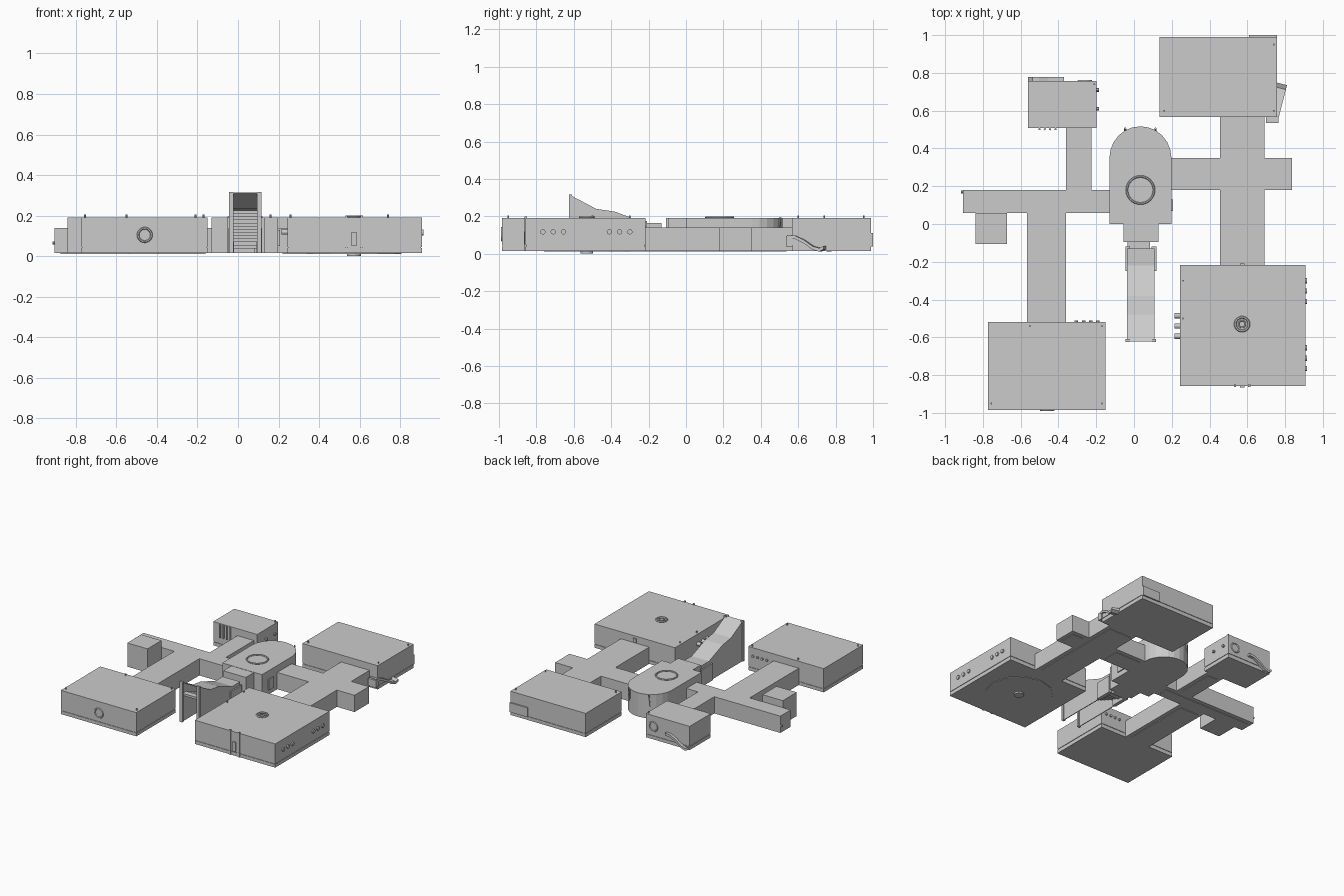
import bpy, bmesh, math
from mathutils import Vector

if "Cube" in bpy.data.objects:
    bpy.data.objects.remove(bpy.data.objects["Cube"])

Z0 = 0.015


def mesh_object(name, bm):
    bmesh.ops.recalc_face_normals(bm, faces=bm.faces)
    me = bpy.data.meshes.new(name)
    bm.to_mesh(me)
    bm.free()
    ob = bpy.data.objects.new(name, me)
    bpy.context.collection.objects.link(ob)
    return ob


def extrude(name, pts, vec):
    """Prism made by sweeping a 3D polygon along vec."""
    bm = bmesh.new()
    f = bm.faces.new([bm.verts.new(p) for p in pts])
    r = bmesh.ops.extrude_face_region(bm, geom=[f])
    moved = [v for v in r['geom'] if isinstance(v, bmesh.types.BMVert)]
    bmesh.ops.translate(bm, verts=moved, vec=Vector(vec))
    return mesh_object(name, bm)


def box(name, x0, x1, y0, y1, z0, z1):
    return extrude(name, [(x0, y0, z0), (x1, y0, z0), (x1, y1, z0), (x0, y1, z0)], (0, 0, z1 - z0))


def pipe(name, a, b, r, n=12):
    a, b = Vector(a), Vector(b)
    q = (b - a).to_track_quat('Z', 'Y')
    ring = [a + q @ Vector((r * math.cos(2 * math.pi * i / n), r * math.sin(2 * math.pi * i / n), 0))
            for i in range(n)]
    return extrude(name, ring, b - a)


def torus(name, loc, major, minor, rot=(0, 0, 0)):
    bpy.ops.mesh.primitive_torus_add(location=loc, rotation=rot, major_radius=major,
                                     minor_radius=minor, major_segments=24, minor_segments=6)
    bpy.context.object.name = name
    bpy.ops.object.shade_smooth_by_angle()


def room(name, x0, x1, y0, y1, h=0.192):
    """Room with a seam around the foot and a floor plate below."""
    e = 0.004
    box(name + "_base", x0, x1, y0, y1, Z0, 0.04)
    box(name + "_seam", x0 + e, x1 - e, y0 + e, y1 - e, 0.04, 0.046)
    box(name + "_body", x0, x1, y0, y1, 0.046, h)


# Large rooms
room("south_east_room", 0.243, 0.907, -0.857, -0.217)
room("south_west_room", -0.773, -0.15, -0.985, -0.52)
room("north_east_room", 0.135, 0.757, 0.566, 0.99)
room("north_west_room", -0.56, -0.198, 0.508, 0.757)
box("west_store_room", -0.84, -0.673, -0.106, 0.058, Z0, 0.192)

# Corridors, each with a narrower floor strip underneath
corridors = {
    "west_corridor": (-0.905, -0.13, 0.058, 0.18),
    "north_west_corridor": (-0.36, -0.225, 0.18, 0.508),
    "south_west_corridor": (-0.567, -0.36, -0.52, 0.058),
    "east_corridor_inner": (0.19, 0.456, 0.18, 0.35),
    "east_corridor_outer": (0.69, 0.836, 0.18, 0.35),
    "east_cross_corridor": (0.456, 0.69, -0.217, 0.566),
}
for n, (x0, x1, y0, y1) in corridors.items():
    box(n, x0, x1, y0, y1, Z0, 0.14)
    box(n + "_floor_strip", x0 + 0.03, x1 - 0.03, y0 + 0.03, y1 - 0.03, 0.011, Z0)

# Central hall with rounded back
cx, hw, cy, seg = 0.034, 0.164, 0.35, 12
outline = [(cx - hw, 0.0, Z0), (cx + hw, 0.0, Z0)] + [
    (cx + hw * math.cos(math.pi * i / seg), cy + 0.167 * math.sin(math.pi * i / seg), Z0)
    for i in range(seg + 1)]
extrude("central_hall", outline, (0, 0, 0.177))
box("hall_porch", -0.055, 0.131, -0.095, 0.0, Z0, 0.19)
box("porch_neck", -0.034, 0.085, -0.13, -0.095, Z0, 0.12)
for s in (-1, 1):
    x = cx + s * 0.08
    pipe("hall_roof_post", (x, 0.49, 0.1), (x, 0.505, 0.195), 0.006, 6)
    x = cx + s * hw
    box("hall_side_panel", x - 0.008, x + 0.008, 0.07, 0.13, 0.05, 0.13)

# Covered entrance stair: side walls, roof, steps
roof = [(-0.622, 0.315), (-0.48, 0.24), (-0.38, 0.225), (-0.30, 0.195), (-0.22, 0.165), (-0.13, 0.165)]
wall = roof + [(-0.13, Z0), (-0.622, Z0)]
for n, x in (("left", -0.036), ("right", 0.102)):
    extrude("stair_wall_" + n, [(x, y, z) for y, z in wall], (0.006, 0, 0))
    box("stair_lower_wall_" + n, x - 0.01, x + 0.016, -0.25, -0.12, Z0, 0.14)
    box("stair_end_post_" + n, x - 0.008, x + 0.014, -0.625, -0.61, Z0, 0.317)
shell = roof + [(y, z - 0.006) for y, z in reversed(roof)]
extrude("stair_roof", [(-0.036, y, z) for y, z in shell], (0.144, 0, 0))
steps = 12
for i in range(steps):
    y, z = -0.61 + i * 0.038, 0.225 - i * 0.0155
    box("stair_step", -0.03, 0.102, y, y + 0.042, z - 0.016, z)

# Round roof hatches and floor port
torus("hall_roof_ring", (0.034, 0.18, 0.194), 0.072, 0.006)
torus("south_east_roof_ring", (0.572, -0.53, 0.195), 0.036, 0.007)
torus("south_east_roof_inner_ring", (0.572, -0.53, 0.193), 0.018, 0.004)
pipe("floor_port", (0.572, -0.53, 0.0), (0.572, -0.53, Z0), 0.034, 16)
pipe("floor_disc", (0.572, -0.53, 0.011), (0.572, -0.53, Z0), 0.23, 12)

# Round wall ports
torus("south_west_front_port", (-0.46, -0.985, 0.105), 0.033, 0.006, (math.pi / 2, 0, 0))
torus("north_west_back_port", (-0.26, 0.757, 0.11), 0.033, 0.006, (math.pi / 2, 0, 0))

# Groups of three pipe stubs on the south east room
for y in (-0.30, -0.355, -0.41, -0.655, -0.71, -0.765):
    pipe("east_pipe_stub", (0.9, y, 0.117), (0.916, y, 0.117), 0.014)
for y in (-0.485, -0.54, -0.595):
    pipe("west_pipe_stub", (0.25, y, 0.12), (0.214, y, 0.12), 0.014)

# Ribs on the south east room front and back
for x in (0.535, 0.61):
    box("front_rib", x - 0.006, x + 0.006, -0.863, -0.85, Z0, 0.2)
box("front_lock", 0.56, 0.585, -0.866, -0.85, 0.05, 0.12)
box("back_lock", 0.56, 0.585, -0.22, -0.208, 0.145, 0.175)

# Pipe stubs on the other rooms
for i in range(4):
    x = -0.5 + i * 0.028
    pipe("north_west_front_pipe", (x, 0.502, 0.09), (x, 0.502, 0.19), 0.006, 8)
    x = -0.305 + i * 0.038
    pipe("south_west_back_pipe", (x, -0.525, 0.13), (x, -0.51, 0.13), 0.009, 8)
for y in (0.61, 0.71):
    pipe("north_west_side_pipe", (-0.2, y, 0.12), (-0.184, y, 0.12), 0.01, 8)

# Sagging conduits on outer walls (wavy bands)
wave = [(0.0, 0.10), (0.2, 0.098), (0.45, 0.075), (0.7, 0.04), (0.88, 0.03), (1.0, 0.042)]
band = wave + [(t, z - 0.018) for t, z in reversed(wave)]
extrude("north_west_back_conduit", [(-0.37 - 0.19 * t, 0.75, z) for t, z in band], (0, 0.028, 0))
extrude("north_east_side_slide", [(0.70 + 0.05 * t, 0.555 + 0.195 * t, z) for t, z in band],
        (0.06, -0.015, 0))
box("slide_foot", 0.7, 0.765, 0.535, 0.57, 0.04, 0.095)
box("north_east_back_panel", 0.61, 0.757, 0.985, 1.0, 0.04, 0.11)
pipe("west_end_lamp", (-0.9, 0.17, 0.065), (-0.916, 0.17, 0.065), 0.008, 8)

# Small roof masts
for x, y in ((-0.755, -0.95), (-0.55, -0.54), (-0.17, -0.54), (-0.17, -0.95), (0.26, -0.5),
             (0.16, 0.6), (0.74, 0.6), (0.74, 0.95), (-0.21, 0.74), (0.26, -0.3)):
    pipe("roof_mast", (x, y, 0.18), (x, y, 0.205), 0.005, 6)
